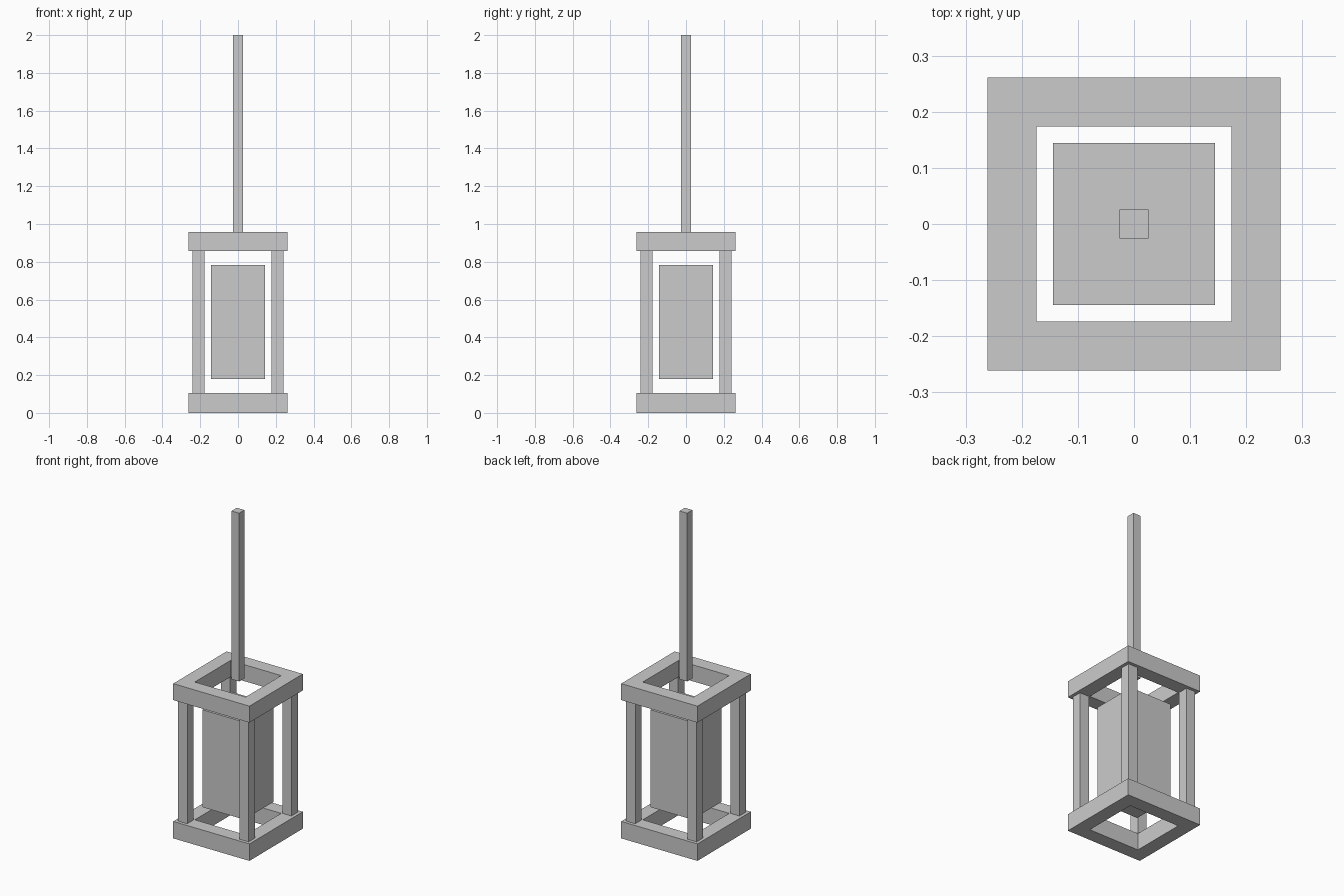
import bpy, bmesh

if "Cube" in bpy.data.objects:
    bpy.data.objects.remove(bpy.data.objects["Cube"])


def add_object(name, bm):
    bmesh.ops.recalc_face_normals(bm, faces=bm.faces)
    mesh = bpy.data.meshes.new(name)
    bm.to_mesh(mesh)
    bm.free()
    obj = bpy.data.objects.new(name, mesh)
    bpy.context.collection.objects.link(obj)
    return obj


def box(name, x, y, half, z0, z1):
    bm = bmesh.new()
    bmesh.ops.create_cube(bm, size=1)
    bmesh.ops.scale(bm, vec=(2 * half, 2 * half, z1 - z0), verts=bm.verts)
    bmesh.ops.translate(bm, vec=(x, y, (z0 + z1) / 2), verts=bm.verts)
    return add_object(name, bm)


def square_frame(name, outer, inner, z0, z1):
    # Sweep a rectangular section around the four corners
    bm = bmesh.new()
    section = [(outer, z0), (outer, z1), (inner, z1), (inner, z0)]
    rings = [[bm.verts.new((sx * r, sy * r, z)) for r, z in section]
             for sx, sy in ((1, 1), (-1, 1), (-1, -1), (1, -1))]
    for i in range(4):
        a, b = rings[i], rings[(i + 1) % 4]
        for j in range(4):
            k = (j + 1) % 4
            bm.faces.new((a[j], b[j], b[k], a[k]))
    return add_object(name, bm)


# Bottom and top frames
square_frame("bottom_frame", 0.261, 0.174, 0.0, 0.105)
square_frame("top_frame", 0.261, 0.174, 0.856, 0.958)

# Corner posts
for side, sx in (("left", -1), ("right", 1)):
    for end, sy in (("front", -1), ("back", 1)):
        box(f"{end}_{side}_post", sx * 0.21, sy * 0.21, 0.0315, 0.105, 0.856)

# Floating lamp core
box("lamp_core", 0, 0, 0.144, 0.18, 0.783)

# Hanging rod
box("hanging_rod", 0, 0, 0.026, 0.958, 2.0)
